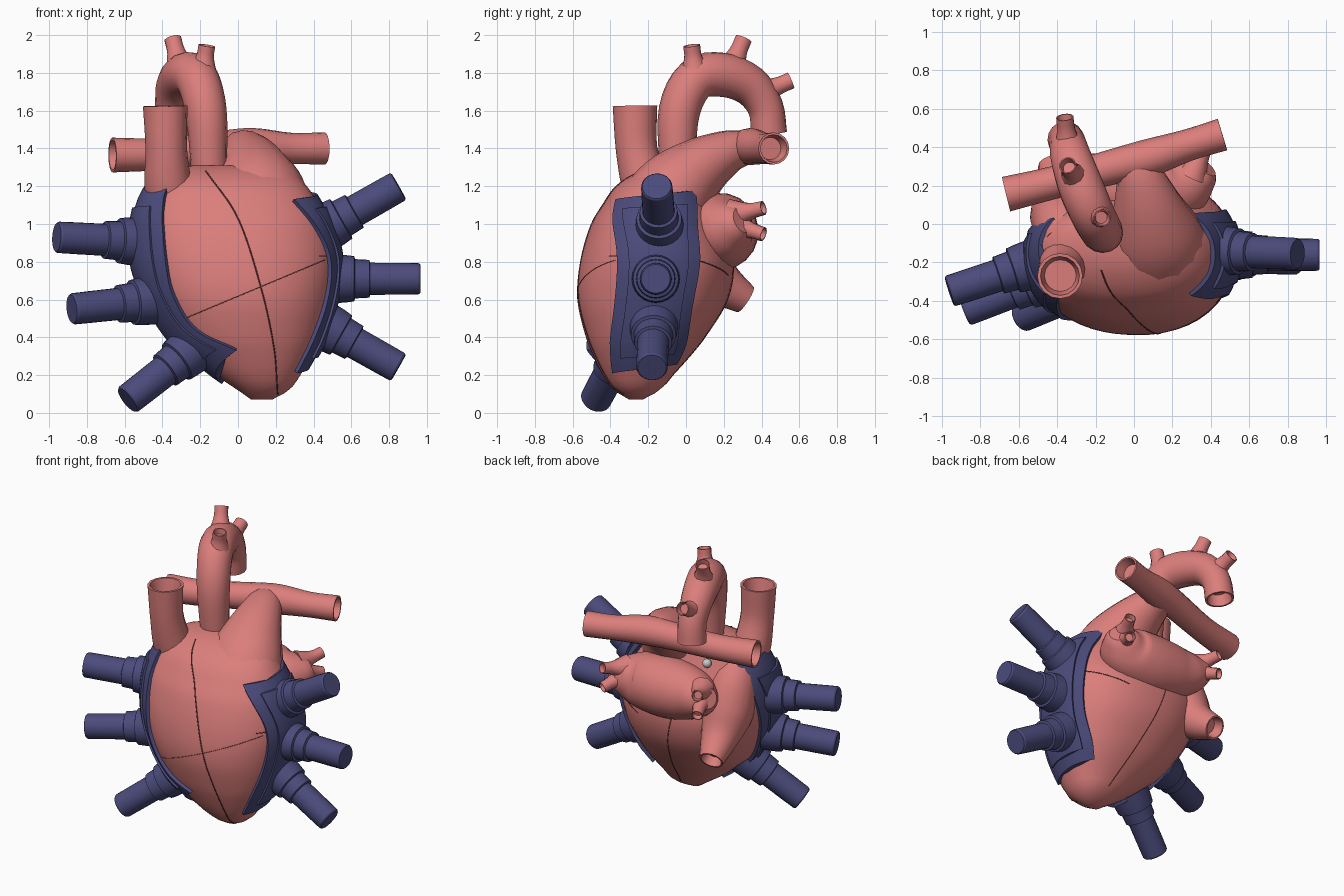
import bpy, bmesh, math
from mathutils import Vector

if "Cube" in bpy.data.objects:
    bpy.data.objects.remove(bpy.data.objects["Cube"])


def material(name, rgb):
    m = bpy.data.materials.new(name)
    m.diffuse_color = (*rgb, 1)
    m.use_nodes = True
    m.node_tree.nodes["Principled BSDF"].inputs["Base Color"].default_value = m.diffuse_color
    return m


RED = material("tissue", (0.71, 0.21, 0.20))
BLUE = material("patch_blue", (0.07, 0.07, 0.20))
DARK = material("seam", (0.16, 0.04, 0.04))


def interp(rows, t):
    """Smooth interpolation of table rows keyed by their first column."""
    n = len(rows)
    t = min(max(t, rows[0][0]), rows[-1][0])
    i = next(k for k in range(n - 1) if t <= rows[k + 1][0])

    def slope(k, c):
        a, b = rows[max(k - 1, 0)], rows[min(k + 1, n - 1)]
        return (b[c] - a[c]) / (b[0] - a[0])
    h = rows[i + 1][0] - rows[i][0]
    s = (t - rows[i][0]) / h
    return [(2*s**3 - 3*s*s + 1) * rows[i][c] + (s**3 - 2*s*s + s) * h * slope(i, c)
            + (3*s*s - 2*s**3) * rows[i + 1][c] + (s**3 - s*s) * h * slope(i + 1, c)
            for c in range(1, len(rows[0]))]


def build(name, rings, mat, angle=40):
    """Skin a list of closed vertex rings and cap both ends."""
    bm = bmesh.new()
    vs = [[bm.verts.new(p) for p in r] for r in rings]
    n = len(vs[0])
    for a, b in zip(vs, vs[1:]):
        for j in range(n):
            k = (j + 1) % n
            bm.faces.new((a[j], a[k], b[k], b[j]))
    bm.faces.new(vs[0][::-1])
    bm.faces.new(vs[-1])
    bmesh.ops.recalc_face_normals(bm, faces=bm.faces)
    me = bpy.data.meshes.new(name)
    bm.to_mesh(me)
    bm.free()
    ob = bpy.data.objects.new(name, me)
    bpy.context.collection.objects.link(ob)
    me.materials.append(mat)
    bpy.ops.object.select_all(action='DESELECT')
    bpy.context.view_layer.objects.active = ob
    ob.select_set(True)
    bpy.ops.object.shade_smooth_by_angle(angle=math.radians(angle))
    return ob


# heart body: z, x min, x max, y min, y max
BODY = [(.07, .07, .18, -.30, -.23), (.12, 0, .27, -.38, -.14), (.2, -.12, .33, -.44, -.07),
        (.3, -.24, .39, -.49, .02), (.4, -.35, .44, -.53, .10), (.6, -.47, .50, -.575, .22),
        (.8, -.54, .525, -.56, .25), (1.0, -.54, .48, -.50, .18), (1.1, -.52, .43, -.44, .14),
        (1.2, -.47, .365, -.37, .10), (1.27, -.38, .29, -.27, .08), (1.31, -.24, .20, -.17, .05)]
N = 2.25


def section(z):
    x0, x1, y0, y1 = interp(BODY, z)
    return (x0 + x1) / 2, (y0 + y1) / 2, (x1 - x0) / 2, (y1 - y0) / 2


def surf(deg, z):
    cx, cy, a, b = section(z)
    c, s = math.cos(math.radians(deg)), math.sin(math.radians(deg))
    r = (abs(c / a)**N + abs(s / b)**N)**(-1 / N)
    return Vector((cx + r * c, cy + r * s, z))


def face_point(x, z, side):
    cx, cy, a, b = section(z)
    k = max(0, 1 - min(1, abs((x - cx) / a))**N)
    return Vector((x, cy + side * b * k**(1 / N), z))


zs = [.07 + 1.24 * i / 36 for i in range(37)]
build("heart_body", [[surf(j * 7.5, z) for j in range(48)] for z in zs], RED)


# vessels: swept tubes with changing radius and recessed open ends
def tube(name, pts, open_start=False, open_end=True, sides=16, per=4):
    rows = [(i, *p) for i, p in enumerate(pts)]
    m = (len(pts) - 1) * per
    data = [interp(rows, i / per) for i in range(m + 1)]
    cen = [Vector(d[:3]) for d in data]
    rad = [d[3] for d in data]
    tang = [(cen[min(i + 1, m)] - cen[max(i - 1, 0)]).normalized() for i in range(m + 1)]
    u = tang[0].orthogonal().normalized()
    rings = []
    for c, r, t in zip(cen, rad, tang):
        u = (u - t * u.dot(t)).normalized()
        v = t.cross(u)
        rings.append([c + r * (math.cos(a) * u + math.sin(a) * v)
                      for a in (2 * math.pi * j / sides for j in range(sides))])

    def recess(i, sign):
        c, r = cen[i], rad[i]
        return [[c + (p - c) * .86 for p in rings[i]],
                [c + (p - c) * .7 + tang[i] * sign * r * .8 for p in rings[i]]]
    head = recess(0, 1)[::-1] if open_start else []
    tail = recess(m, -1) if open_end else []
    return build(name, head + rings + tail, RED)


tube("upper_vein", [(-.34, -.16, 1.0, .12), (-.37, -.215, 1.2, .125), (-.38, -.262, 1.4, .11),
                    (-.385, -.27, 1.625, .118)])
tube("aorta_arch", [(-.15, -.03, 1.2, .095), (-.155, -.045, 1.35, .098), (-.17, -.035, 1.6, .11),
                    (-.215, .05, 1.765, .115), (-.275, .19, 1.79, .118), (-.325, .335, 1.735, .108),
                    (-.345, .42, 1.62, .095), (-.355, .44, 1.48, .095)])
for i, (a, b) in enumerate([((-.19, .05, 1.78), (-.165, .03, 1.945)),
                            ((-.30, .23, 1.80), (-.345, .305, 1.98)),
                            ((-.34, .37, 1.68), (-.36, .555, 1.76))]):
    mid = tuple((p * .4 + q * .6) for p, q in zip(a, b))
    tube(f"aorta_branch_{i}", [(*a, .09), (*mid, .05), (*b, .046)], sides=12)
trunk = tube("lung_artery_trunk", [(.11, -.15, 1.03, .25), (.10, -.05, 1.18, .22), (.075, .08, 1.30, .165),
                                   (.045, .22, 1.38, .118), (.02, .32, 1.405, .09)], open_end=False)
for v in trunk.data.vertices:  # wider than deep
    v.co.x = .07 + (v.co.x - .07) * 1.15
tube("lung_artery_branches", [(-.665, .155, 1.365, .092), (-.4, .22, 1.37, .085), (-.1, .30, 1.40, .092),
                              (.08, .345, 1.41, .098), (.28, .41, 1.40, .083), (.46, .465, 1.40, .085)],
     open_start=True)

# atria, lower vein and lung veins
tube("left_atrium", [(-.37, .29, 1.02, .07), (-.29, .25, .99, .13), (-.16, .20, .97, .18),
                     (.04, .18, .96, .205), (.23, .20, .97, .18), (.33, .26, 1.0, .12), (.37, .30, 1.02, .07)],
     open_end=False, sides=20)
for s in (-1, 1):
    for z0, z1 in ((1.05, 1.085), (.99, .945)):
        tube("lung_vein", [(s * .30, .25, z0, .085), (s * .345, .34, (z0 + z1) / 2, .045),
                           (s * .375, .41, z1, .038)], sides=10)
tube("right_atrium_and_lower_vein",
     [(-.36, -.11, 1.17, .11), (-.37, -.01, 1.02, .155), (-.37, .06, .84, .17),
      (-.385, .17, .70, .125), (-.42, .315, .60, .08)])


# seams drawn over the heart surface
def seam(name, pts, width=.003):
    cu = bpy.data.curves.new(name, 'CURVE')
    cu.dimensions = '3D'
    cu.bevel_depth = width
    cu.bevel_resolution = 1
    sp = cu.splines.new('POLY')
    sp.points.add(len(pts) - 1)
    for p, q in zip(sp.points, pts):
        p.co = (*q, 1)
    cu.materials.append(DARK)
    bpy.context.collection.objects.link(bpy.data.objects.new(name, cu))


FRONT = [(0, -.17, 1.28), (1, .0, 1.03), (2, .12, .67), (3, .19, .35), (4, .21, .10)]
seam("front_seam", [face_point(*interp(FRONT, i / 8), -1) for i in range(33)], .004)
seam("cross_seam", [face_point(-.4 + .86 * i / 24, .45 + .36 * i / 24, -1) for i in range(25)], .002)
seam("side_seam", [surf(-30 + 90 * i / 20, .83 - .1 * max(0, i - 10) / 10) for i in range(21)])
seam("back_seam", [face_point(-.08 + .2 * i / 24, .85 - .7 * i / 24, 1) for i in range(25)])


# side patches: front angle, front z, back angle, back z for each row
def patch(name, rows, margin, thick):
    keyed = [(i / (len(rows) - 1), *r) for i, r in enumerate(rows)]
    nu, nv, e = 24, 12, .012

    def at(t, k):
        a0, z0, a1, z1 = interp(keyed, t)
        return surf(a0 + (a1 - a0) * k, z0 + (z1 - z0) * k)
    rings = []
    for i in range(nu + 1):
        t = margin * .5 + (1 - margin) * i / nu
        ro, ri = [], []
        for j in range(nv + 1):
            k = margin + (1 - 2 * margin) * j / nv
            p = at(t, k)
            n = (at(t + e, k) - at(t - e, k)).cross(at(t, k + e) - at(t, k - e)).normalized()
            if n.dot(p - Vector((.03, -.18, .7))) < 0:
                n = -n
            ro.append(p + n * thick)
            ri.append(p - n * .02)
        rings.append(ro + ri[::-1])
    build(name, rings, BLUE, angle=35)


LEFT = [(209, 1.20, 156, 1.18), (220, .85, 168, .85), (222, .62, 175, .62),
        (229, .44, 182, .40), (256, .34, 192, .17)]
RIGHT = [(-32, 1.12, 28, 1.17), (-23, .86, 25, .86), (-24, .54, 27, .54), (-32, .22, 42, .27)]
for side, rows in (("left", LEFT), ("right", RIGHT)):
    patch(f"{side}_patch", rows, 0.0, .022)
    patch(f"{side}_patch_raised", rows, .16, .035)


# stepped connectors: distance back from the tip, radius
STEPS = [(0, .076), (.01, .083), (.09, .084), (.265, .085), (.27, .100),
         (.345, .104), (.35, .120), (.40, .126), (.48, .13)]


def connector(name, base, tip):
    base, tip = Vector(base), Vector(tip)
    d = (base - tip).normalized()
    u = d.orthogonal().normalized()
    v = d.cross(u)
    build(name, [[tip + d * t + r * (math.cos(a) * u + math.sin(a) * v)
                  for a in (2 * math.pi * j / 24 for j in range(24))] for t, r in STEPS], BLUE, angle=30)


for i, (b, t) in enumerate([((.48, -.14, .99), (.85, -.155, 1.2)),
                            ((.50, -.16, .71), (.965, -.16, .71)),
                            ((.46, -.17, .46), (.85, -.18, .24)),
                            ((-.50, -.20, .905), (-.96, -.35, .93)),
                            ((-.42, -.27, .60), (-.88, -.45, .55)),
                            ((-.25, -.34, .33), (-.585, -.48, .068))]):
    connector(f"connector_{i}", b, t)

# small marker bead behind the great vessels
bpy.ops.mesh.primitive_uv_sphere_add(segments=16, ring_count=10, radius=.03, location=(-.25, .12, 1.175))
bpy.context.object.name = "marker_bead"
bpy.ops.object.shade_smooth()
